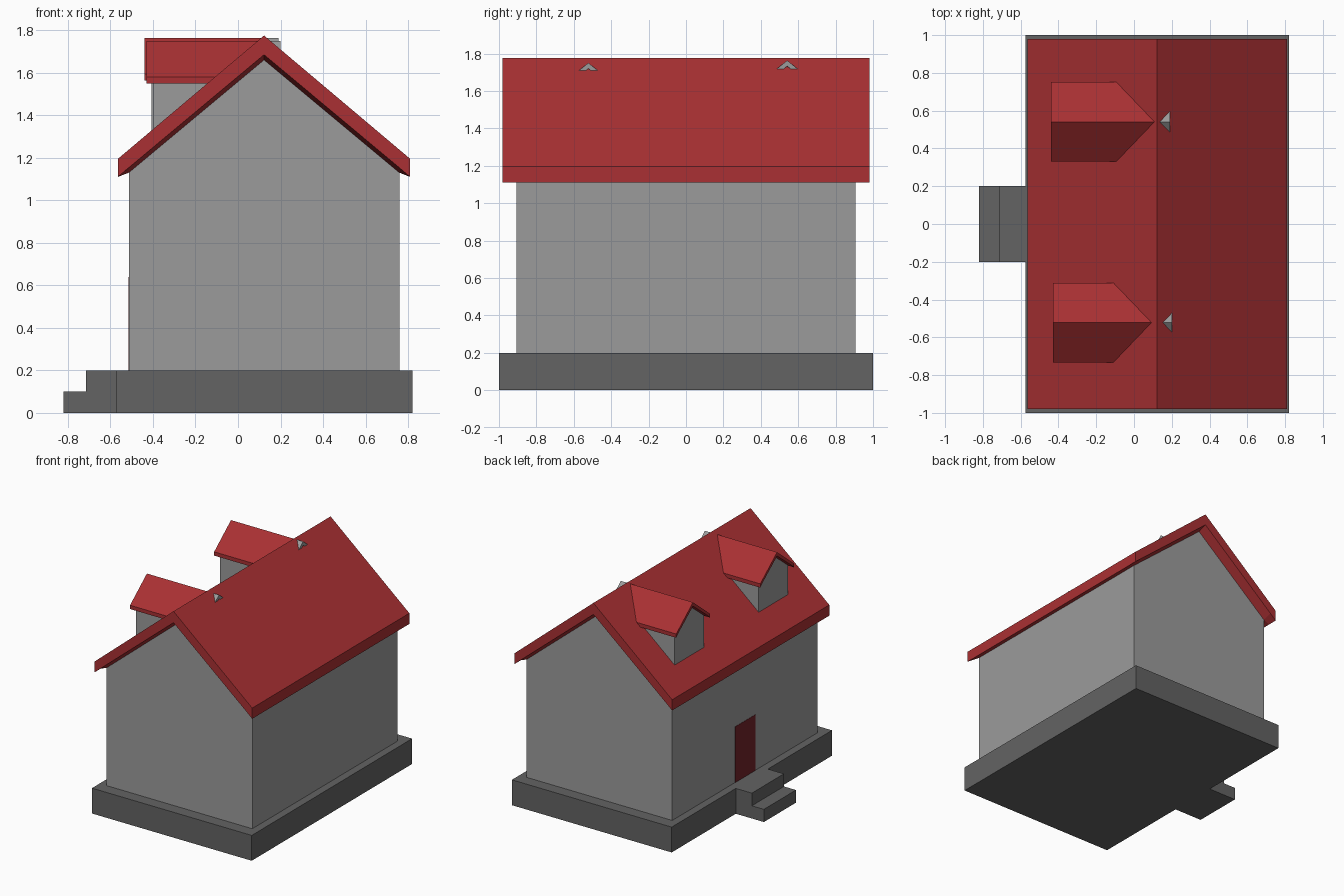
import bpy, bmesh

if "Cube" in bpy.data.objects:
    bpy.data.objects.remove(bpy.data.objects["Cube"])


def material(name, rgb):
    m = bpy.data.materials.new(name)
    m.diffuse_color = (*rgb, 1)
    m.use_nodes = True
    m.node_tree.nodes["Principled BSDF"].inputs["Base Color"].default_value = m.diffuse_color
    return m


RED = material("roof_red", (0.40, 0.03, 0.033))
DARK_RED = material("door_red", (0.17, 0.016, 0.023))
DARK_GREY = material("plinth_grey", (0.125, 0.125, 0.125))
GREY = material("wall_grey", (0.33, 0.33, 0.33))


def loft(name, sections, mat, along_x=False):
    """Join (position, [(across, z), ...]) sections into a closed solid."""
    bm = bmesh.new()
    rings = []
    for p, pts in sections:
        rings.append([bm.verts.new((p, u, z) if along_x else (u, p, z)) for u, z in pts])
    n = len(rings[0])
    for a, b in zip(rings, rings[1:]):
        for i in range(n):
            j = (i + 1) % n
            bm.faces.new((a[i], a[j], b[j], b[i]))
    bm.faces.new(rings[0])
    bm.faces.new(rings[-1])
    bmesh.ops.recalc_face_normals(bm, faces=bm.faces[:])
    me = bpy.data.meshes.new(name)
    bm.to_mesh(me)
    bm.free()
    me.materials.append(mat)
    ob = bpy.data.objects.new(name, me)
    bpy.context.collection.objects.link(ob)
    return ob


def box(name, x0, x1, y0, y1, z0, z1, mat):
    prof = [(x0, z0), (x1, z0), (x1, z1), (x0, z1)]
    return loft(name, [(y0, prof), (y1, prof)], mat)


def gable(c, half, base, eave, peak):
    return [(c - half, base), (c + half, base), (c + half, eave), (c, peak), (c - half, eave)]


def chevron(c, half, top, bottom, peak, inner_half, inner_z, inner_peak):
    return [(c - half, top), (c, peak), (c + half, top), (c + half, bottom),
            (c + inner_half, inner_z), (c, inner_peak),
            (c - inner_half, inner_z), (c - half, bottom)]


# Plinth and steps
box("plinth", -0.575, 0.82, -1, 1, 0, 0.2, DARK_GREY)
box("upper_step", -0.715, -0.575, -0.2, 0.2, 0, 0.2, DARK_GREY)
box("lower_step", -0.82, -0.715, -0.2, 0.2, 0, 0.1, DARK_GREY)

# House walls and door
CX = 0.1225
walls = gable(CX, 0.636, 0.2, 1.135, 1.67)
loft("walls", [(-0.905, walls), (0.905, walls)], GREY)
box("door", -0.5155, -0.50, -0.13, 0.12, 0.2, 0.64, DARK_RED)

# Main roof with a soffit that dips towards the walls
end = chevron(CX, 0.6875, 1.195, 1.11, 1.775, 0.636, 1.154, 1.685)
mid = chevron(CX, 0.6875, 1.195, 1.11, 1.775, 0.636, 1.13, 1.66)
loft("main_roof", [(-0.98, end), (-0.905, mid), (0.905, mid), (0.98, end)], RED)

# Dormers on the door side, with the rear tip showing past the ridge
for side, y, x0, x1, peak in (("front", -0.522, -0.43, 0.2, 1.75),
                              ("back", 0.541, -0.44, 0.19, 1.763)):
    wall = gable(y, 0.183, 1.25, peak - 0.175, peak - 0.03)
    loft(side + "_dormer_walls", [(x0 + 0.033, wall), (0.1, wall)], GREY, True)
    slab = (y, 0.21, peak - 0.17, peak - 0.2, peak)
    edge = chevron(*slab, 0.183, peak - 0.174, peak - 0.03)
    deep = chevron(*slab, 0.183, peak - 0.182, peak - 0.037)
    loft(side + "_dormer_roof", [(x0, edge), (x0 + 0.033, deep), (CX, deep)], RED, True)
    loft(side + "_dormer_tip", [(CX, deep), (x1, edge)], GREY, True)
